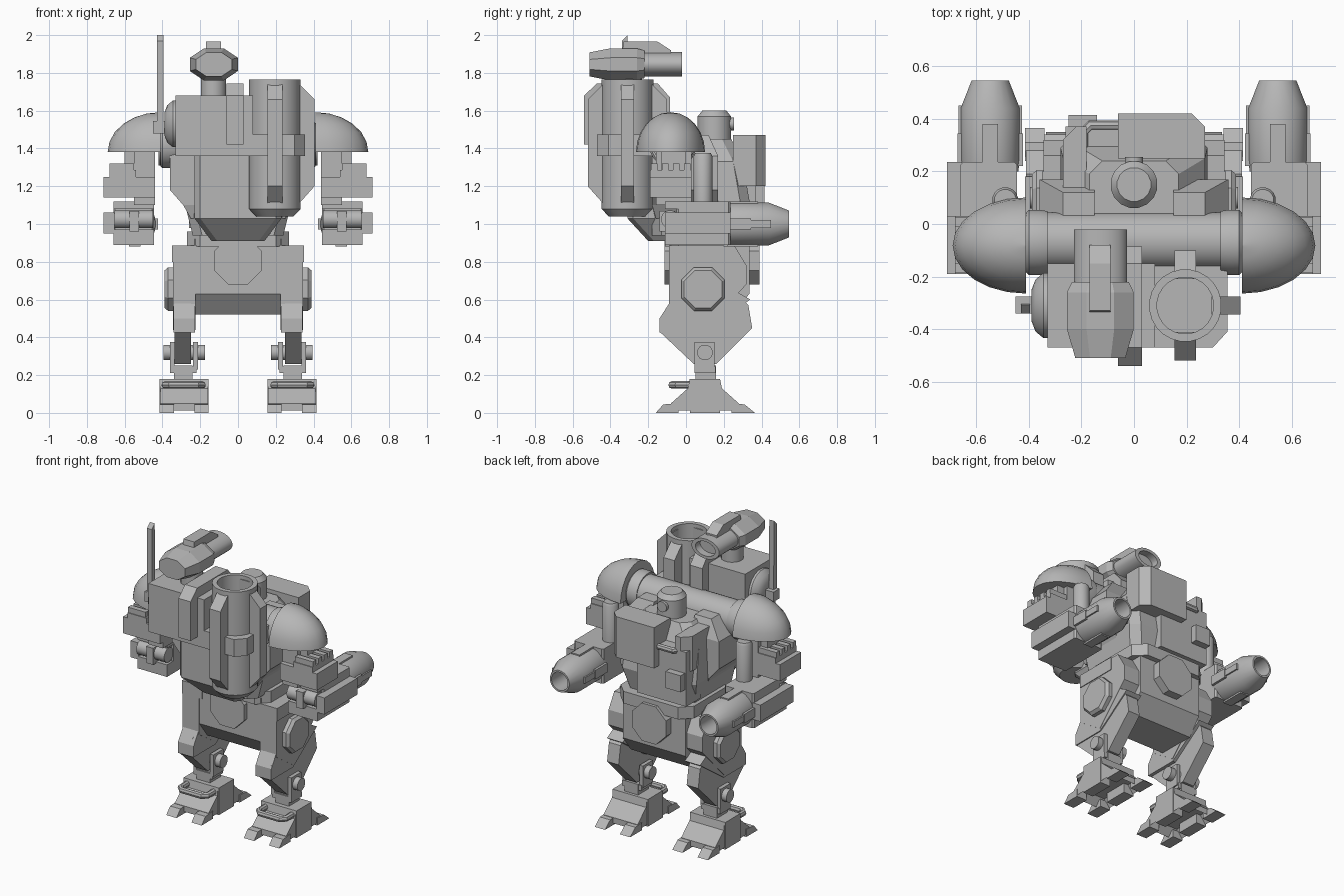
import bpy, bmesh, math

grey = bpy.data.materials.new("plain grey")
grey.diffuse_color = (0.47, 0.47, 0.47, 1)
# local (u, v, height) to world, by axis
SWAP = {'x': lambda u, v, h: (h, u, v), 'y': lambda u, v, h: (u, h, v), 'z': lambda u, v, h: (u, v, h)}


def finish(name, bm, mirror=False, smooth=False):
    bmesh.ops.recalc_face_normals(bm, faces=bm.faces[:])
    me = bpy.data.meshes.new(name)
    bm.to_mesh(me)
    bm.free()
    ob = bpy.data.objects.new(name, me)
    bpy.context.collection.objects.link(ob)
    me.materials.append(grey)
    if smooth:
        bpy.ops.object.select_all(action='DESELECT')
        ob.select_set(True)
        bpy.context.view_layer.objects.active = ob
        bpy.ops.object.shade_smooth_by_angle(angle=math.radians(35))
    if mirror:
        ob.modifiers.new("mirror", 'MIRROR')
    return ob


def rings(name, loops, mirror=False, smooth=False):
    """Skin equal-length loops of points and cap both ends."""
    bm = bmesh.new()
    vs = [[bm.verts.new(p) for p in loop] for loop in loops]
    n = len(vs[0])
    for a, b in zip(vs, vs[1:]):
        for i in range(n):
            j = (i + 1) % n
            bm.faces.new((a[i], a[j], b[j], b[i]))
    bm.faces.new(vs[0])
    bm.faces.new(vs[-1])
    return finish(name, bm, mirror, smooth)


def prism(name, pts, axis, a, b, mirror=False):
    return rings(name, [[SWAP[axis](u, v, h) for u, v in pts] for h in (a, b)], mirror)


def taper(name, levels, mirror=False, cut=0.0):
    """Stack of rectangles (z, x0, x1, y0, y1), with cut corners if asked."""
    out = []
    for z, x0, x1, y0, y1 in levels:
        c = cut
        if c:
            p = [(x0 + c, y0), (x1 - c, y0), (x1, y0 + c), (x1, y1 - c),
                 (x1 - c, y1), (x0 + c, y1), (x0, y1 - c), (x0, y0 + c)]
        else:
            p = [(x0, y0), (x1, y0), (x1, y1), (x0, y1)]
        out.append([(x, y, z) for x, y in p])
    return rings(name, out, mirror)


def box(name, x0, x1, y0, y1, z0, z1, mirror=False, cut=0.0):
    return taper(name, [(z0, x0, x1, y0, y1), (z1, x0, x1, y0, y1)], mirror, cut)


def lathe(name, prof, centre, axis, n=24, mirror=False, smooth=True, su=1.0, sv=1.0):
    """Turn (radius, height) points about an axis through centre (u, v)."""
    k = 1 / math.cos(math.pi / n) if n <= 8 else 1
    out = []
    for r, h in prof:
        ang = [2 * math.pi * (i + 0.5) / n for i in range(n)]
        out.append([SWAP[axis](centre[0] + r * k * su * math.cos(t),
                               centre[1] + r * k * sv * math.sin(t), h) for t in ang])
    return rings(name, out, mirror, smooth)


def tube(name, pts, r, mirror=False):
    cu = bpy.data.curves.new(name, 'CURVE')
    cu.dimensions = '3D'
    cu.bevel_depth, cu.bevel_resolution = r, 2
    sp = cu.splines.new('POLY')
    sp.points.add(len(pts) - 1)
    for p, q in zip(sp.points, pts):
        p.co = (*q, 1)
    me = bpy.data.meshes.new_from_object(bpy.data.objects.new("path", cu))
    bm = bmesh.new()
    bm.from_mesh(me)
    return finish(name, bm, mirror, True)


# feet: sloped body with hollow sole, corner toes, front bar
foot = prism("foot", [(-0.08, 0.012), (-0.08, 0.05), (0.01, 0.13), (0.02, 0.18), (0.18, 0.18),
                      (0.19, 0.13), (0.28, 0.05), (0.28, 0.012)], 'x', 0.16, 0.41, True)
bm = bmesh.new()
bm.from_mesh(foot.data)
sole = [f for f in bm.faces if f.normal.z < -0.9]
bmesh.ops.inset_region(bm, faces=sole, thickness=0.055, depth=-0.05)
bm.to_mesh(foot.data)
bm.free()
for i, (x0, x1) in enumerate([(0.155, 0.23), (0.34, 0.415)]):
    prism("front_toe", [(-0.16, 0), (-0.12, 0.045), (-0.04, 0.05), (-0.04, 0)], 'x', x0, x1, True)
    prism("rear_toe", [(0.24, 0), (0.24, 0.05), (0.31, 0.045), (0.365, 0)], 'x', x0, x1, True)
    box("foot_side", x0, x1, 0.02, 0.18, 0, 0.18, True)
tube("foot_bar", [(0.19, 0.04, 0.148), (0.19, -0.05, 0.148), (0.215, -0.075, 0.148),
                  (0.36, -0.075, 0.148), (0.385, -0.05, 0.148), (0.385, 0.04, 0.148)], 0.02, True)

# ankles
box("ankle_post", 0.24, 0.34, 0.05, 0.16, 0.17, 0.25, True)
box("ankle_block", 0.22, 0.36, 0.045, 0.155, 0.21, 0.245, True)
for x0 in (0.212, 0.335):
    box("ankle_plate", x0, x0 + 0.025, 0.045, 0.15, 0.23, 0.375, True)
lathe("ankle_pin", [(0.042, 0.175), (0.042, 0.395)], (0.10, 0.32), 'x', 12, True)

# legs
prism("shin", [(0.04, 0.26), (0.16, 0.26), (0.35, 0.45), (0.33, 0.57), (0.27, 0.63), (-0.07, 0.61),
               (-0.14, 0.5), (-0.14, 0.43)], 'x', 0.25, 0.335, True)
prism("knee_guard", [(-0.14, 0.425), (0.09, 0.425), (0.34, 0.60), (0.27, 0.64), (-0.05, 0.64),
                     (-0.14, 0.5)], 'x', 0.228, 0.342, True)
prism("thigh", [(-0.09, 0.88), (0.26, 0.88), (0.32, 0.78), (0.32, 0.68), (0.09, 0.44), (-0.09, 0.56)],
      'x', 0.225, 0.345, True)
lathe("hip_disc", [(0.115, 0.33), (0.115, 0.37), (0.10, 0.388)], (0.09, 0.655), 'x', 8, True, False)

# pelvis
prism("pelvis", [(-0.085, 0.92), (-0.085, 0.63), (0.0, 0.52), (0.25, 0.52), (0.335, 0.63), (0.335, 0.92)],
      'x', -0.23, 0.23)
lathe("front_pelvis_disc", [(0.125, -0.115), (0.125, 0)], (0, 0.805), 'y', 8, False, False)
lathe("rear_pelvis_disc", [(0.125, 0.3), (0.125, 0.39)], (0, 0.805), 'y', 8, False, False)
box("hip_mount", 0.2, 0.35, -0.09, 0.2, 0.80, 0.885, True)
box("waist_belt", -0.27, 0.27, -0.11, 0.37, 0.88, 0.96, cut=0.07)

# torso
taper("torso", [(0.94, -0.24, 0.24, -0.18, 0.30), (1.10, -0.28, 0.28, -0.18, 0.34),
                (1.33, -0.27, 0.27, -0.18, 0.30), (1.45, -0.17, 0.17, -0.16, 0.24)], cut=0.05)
taper("side_hull", [(1.03, 0.15, 0.25, -0.16, 0.14), (1.10, 0.15, 0.29, -0.18, 0.17),
                    (1.18, 0.15, 0.36, -0.18, 0.17), (1.36, 0.15, 0.36, -0.18, 0.17),
                    (1.47, 0.15, 0.27, -0.15, 0.12)], True)
box("chest_panel", -0.26, 0.10, 0.22, 0.37, 0.98, 1.34)
prism("chest_box", [(-0.06, 0.25), (-0.06, 0.42), (0.22, 0.42), (0.27, 0.37), (0.27, 0.25)], 'z', 1.2, 1.47)
prism("chest_block", [(-0.27, 0.12), (-0.27, 0.32), (-0.22, 0.37), (-0.18, 0.37), (-0.18, 0.12)], 'z', 1.2, 1.43)
box("small_chest_box", -0.25, -0.14, 0.35, 0.415, 1.09, 1.20)
tube("chest_handle", [(-0.19, 0.26, 1.33), (-0.19, 0.35, 1.33), (-0.165, 0.375, 1.33),
                      (-0.055, 0.375, 1.33), (-0.03, 0.35, 1.33), (-0.03, 0.26, 1.33)], 0.02)
lathe("turret", [(0.09, 1.38), (0.09, 1.57), (0.065, 1.6)], (0, 0.15), 'z', 16)
lathe("turret_lens", [(0.035, 0.2), (0.035, 0.255)], (0, 1.53), 'y', 12)

# pack at -y
taper("lower_pack", [(0.91, -0.14, 0.14, -0.2, 0.0), (1.03, -0.23, 0.23, -0.31, 0.0),
                     (1.40, -0.23, 0.23, -0.31, 0.0)], cut=0.03)
box("launcher_box", -0.33, 0.08, -0.47, -0.15, 1.36, 1.68)
prism("launcher_shelf", [(0.05, -0.47), (0.30, -0.47), (0.355, -0.41), (0.355, -0.15), (0.05, -0.15)],
      'z', 1.36, 1.475)
prism("launcher_rib", [(-0.54, 1.42), (-0.54, 1.68), (-0.47, 1.745), (-0.15, 1.745), (-0.085, 1.67),
                       (-0.085, 1.42)], 'x', -0.06, 0.03)
lathe("launcher_dome", [(0.125, -0.32), (0.125, -0.345), (0.10, -0.375), (0.06, -0.39)], (-0.31, 1.53), 'x', 20)
CX, CY = 0.195, -0.31
lathe("launch_tube", [(0.10, 1.04), (0.138, 1.08), (0.138, 1.765), (0.108, 1.765), (0.108, 1.66)], (CX, CY), 'z', 24)
fin = [(0.10, 1.11), (0.13, 1.11), (0.21, 1.2), (0.21, 1.66), (0.13, 1.74), (0.10, 1.74)]
prism("tube_side_fin", [(CX + r, z) for r, z in fin], 'y', CY - 0.035, CY + 0.035)
for s in (-1, 1):
    prism("tube_fin", [(CY + s * r, z) for r, z in fin], 'x', CX - 0.04, CX + 0.04)

# antenna
box("antenna_base", -0.45, -0.38, -0.34, -0.275, 1.48, 1.545)
prism("antenna", [(-0.34, 1.54), (-0.34, 1.97), (-0.31, 2.0), (-0.305, 1.54)], 'x', -0.43, -0.395)

# sensor head
HX, HZ = -0.128, 1.845
lathe("head_neck", [(0.068, 1.66), (0.068, 1.79)], (-0.13, -0.30), 'z', 16)
lathe("head", [(0.75, -0.51), (1, -0.40), (1, -0.26), (0.85, -0.22)], (HX, HZ), 'y', 8, False, False, 0.127, 0.085)
lathe("head_rear", [(1, -0.25), (1, -0.02), (0.72, -0.02), (0.72, -0.07)], (HX, HZ), 'y', 20, False, True, 0.102, 0.066)
prism("head_crest", [(-0.34, 1.90), (-0.33, 1.965), (-0.15, 1.965), (-0.08, 1.92), (-0.08, 1.89)],
      'x', -0.17, -0.09)

# shoulders
lathe("shoulder_shaft", [(0.11, -0.42), (0.11, 0.42)], (-0.065, 1.42), 'x', 32)
lathe("shoulder_collar", [(0.12, 0.33), (0.125, 0.36), (0.125, 0.40), (0.115, 0.41)], (-0.07, 1.42), 'x', 24, True)
bm = bmesh.new()
bmesh.ops.create_uvsphere(bm, u_segments=24, v_segments=12, radius=1)
for v in bm.verts:
    v.co = (0.41 + 0.28 * v.co.x, -0.082 + 0.183 * v.co.y, 1.38 + 0.212 * v.co.z)
for co, no in [((0.411, 0, 0), (-1, 0, 0)), ((0, 0, 1.381), (0, 0, -1))]:
    cut = bmesh.ops.bisect_plane(bm, geom=bm.verts[:] + bm.edges[:] + bm.faces[:], plane_co=co,
                                 plane_no=no, clear_outer=True)
    bmesh.ops.holes_fill(bm, edges=[e for e in bm.edges if e.is_boundary])
finish("shoulder_guard", bm, True, True)

# arms
box("upper_arm", 0.44, 0.55, -0.16, 0.03, 1.10, 1.40, True)
box("elbow_link", 0.54, 0.60, -0.13, 0.0, 1.25, 1.39, True)
box("arm_upper_box", 0.44, 0.712, -0.19, 0.03, 1.14, 1.25, True)
box("arm_ridge", 0.54, 0.68, -0.19, 0.03, 1.24, 1.285, True)
for i in range(4):
    box("arm_tooth", 0.55, 0.68, -0.185 + i * 0.058, -0.15 + i * 0.058, 1.28, 1.32, True)
lathe("arm_canister", [(0.05, 1.10), (0.05, 1.36), (0.042, 1.375)], (0.49, 0.09), 'z', 16, True)
box("forearm", 0.445, 0.66, -0.05, 0.235, 0.89, 1.12, True, cut=0.01)
box("forearm_roof", 0.445, 0.66, -0.11, 0.0, 1.08, 1.12, True)
box("forearm_floor", 0.445, 0.66, -0.11, 0.0, 0.89, 0.97, True)
box("forearm_outer_slab", 0.655, 0.712, -0.11, 0.235, 0.95, 1.06, True)
lathe("forearm_roller", [(0.048, 0.45), (0.048, 0.655)], (-0.085, 1.025), 'x', 16, True)
box("roller_catch", 0.525, 0.575, -0.14, -0.05, 0.96, 1.07, True)

# arm guns
GX, GZ = 0.547, 1.0
lathe("gun_barrel", [(0.108, 0.20), (0.114, 0.24), (0.114, 0.44), (0.072, 0.545), (0.06, 0.545), (0.06, 0.40)],
      (GX, GZ), 'y', 20, True)
for s in (-1, 1):
    a, b = sorted((GX + s * 0.09, GX + s * 0.124))
    box("gun_side_fin", a, b, 0.22, 0.345, GZ - 0.03, GZ + 0.03, True)
    box("gun_side_rail", a + 0.003, b - 0.003, 0.34, 0.45, GZ - 0.02, GZ + 0.02, True)
    a, b = sorted((GZ + s * 0.09, GZ + s * 0.12))
    box("gun_fin", GX - 0.03, GX + 0.03, 0.22, 0.38, a, b, True)
